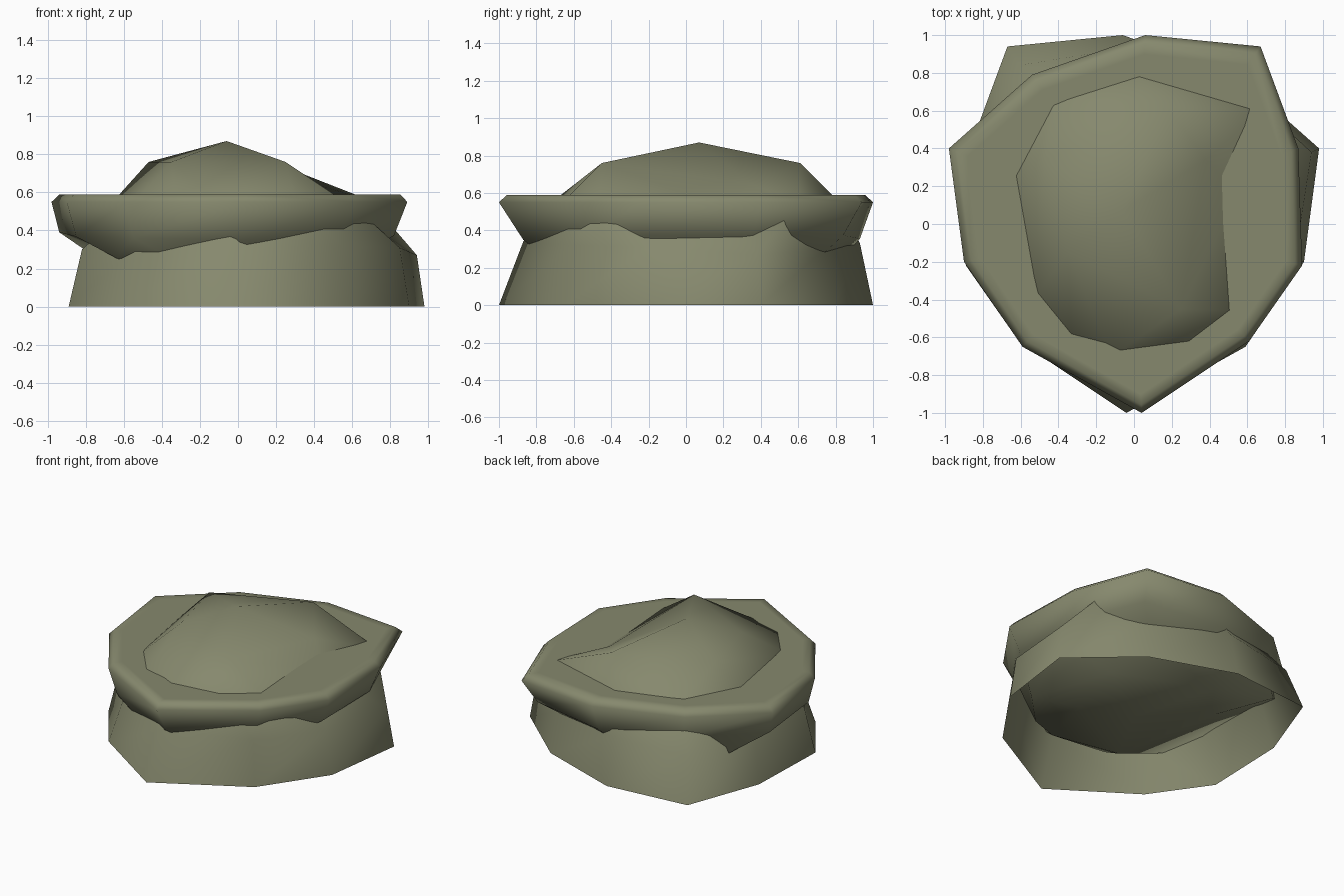
import bpy, bmesh, math

cube = bpy.data.objects.get("Cube")
if cube:
    bpy.data.objects.remove(cube, do_unlink=True)

# Single stone colour
COLOUR = (0.24, 0.25, 0.155, 1)
stone = bpy.data.materials.new("olive_stone")
stone.use_nodes = True
stone.diffuse_color = COLOUR
bsdf = next(n for n in stone.node_tree.nodes if n.type == 'BSDF_PRINCIPLED')
bsdf.inputs["Base Color"].default_value = COLOUR
bsdf.inputs["Roughness"].default_value = 0.9

# Irregular ten-sided sections of the stone, from the rim upward
RIM = [(.98, .4), (.9, -.2), (.59, -.65), (-.04, -1), (-.61, -.62),
       (-.89, -.22), (-.87, .4), (-.67, .94), (-.06, 1), (.54, .79)]
SHOULDER = [(.94, .38, .27), (.85, -.2, .31), (.55, -.61, .32),
            (-.03, -.87, .34), (-.54, -.55, .3), (-.82, -.2, .3),
            (-.81, .36, .3), (-.61, .84, .3), (-.05, .93, .33), (.5, .74, .3)]
CROWN = [(.55, .17, .53), (.64, -.46, .5), (.3, -.66, .55), (-.12, -.7, .565),
         (-.33, -.62, .575), (-.54, -.41, .555), (-.65, .24, .56),
         (-.42, .67, .565), (0, .81, .56), (.69, .61, .56)]
# Upper corners, each with the run of crown corners it stands over
UPPER = [((.38, .34, .65), (9, 10)), ((.25, -.45, .76), (10, 13)),
         ((-.35, -.15, .76), (3, 5)), ((-.47, .34, .76), (5, 7)),
         ((.18, .61, .76), (7, 9))]
PEAK = (-.06, .07, .87)


def make_stone(name, place, lid=False):
    """Loft the sections into an open shell; place maps each point."""
    bm = bmesh.new()

    def ring(points):
        return [bm.verts.new(place(*p)) for p in points]

    def level(scale, z):
        return ring([(x * scale, y * scale, z) for x, y in RIM])

    def bridge(a, b):
        for i in range(len(a)):
            j = (i + 1) % len(a)
            bm.faces.new((a[i], a[j], b[i]))
            bm.faces.new((a[j], b[j], b[i]))

    rim, shoulder, crown = level(1, 0), ring(SHOULDER), ring(CROWN)
    bridge(rim, shoulder)
    bridge(shoulder, crown)
    # Faceted dome over the crown
    upper = ring([corner for corner, run in UPPER])
    peak = bm.verts.new(place(*PEAK))
    for i, (corner, (first, last)) in enumerate(UPPER):
        following = upper[(i + 1) % len(upper)]
        for k in range(first, last):
            bm.faces.new((crown[k % 10], crown[(k + 1) % 10], upper[i]))
        bm.faces.new((crown[last % 10], following, upper[i]))
        bm.faces.new((upper[i], following, peak))
    # Flat lid with a soft chamfered border
    if lid:
        chamfer, flat = level(.957, -.068), level(.9, -.068)
        bridge(rim, chamfer)
        bridge(chamfer, flat)
        bm.faces.new(flat)
    bmesh.ops.recalc_face_normals(bm, faces=bm.faces)
    # An open shell must face away from its axis
    if not lid:
        side = min(bm.faces, key=lambda f: f.calc_center_median().z)
        if side.normal.dot(side.calc_center_median()) < 0:
            bmesh.ops.reverse_faces(bm, faces=bm.faces)
    mesh = bpy.data.meshes.new(name)
    bm.to_mesh(mesh)
    bm.free()
    mesh.materials.append(stone)
    obj = bpy.data.objects.new(name, mesh)
    bpy.context.collection.objects.link(obj)
    bpy.ops.object.select_all(action='DESELECT')
    obj.select_set(True)
    bpy.context.view_layer.objects.active = obj
    bpy.ops.object.shade_smooth_by_angle(angle=math.radians(85))


# Upright hollow stone whose crown rises through the slab
make_stone("base_stone", lambda x, y, z: (x, y, z))
# The same stone overturned and flattened, closed by a flat top
make_stone("slab_stone", lambda x, y, z: (-x, y, .55 - .59 * z), lid=True)
